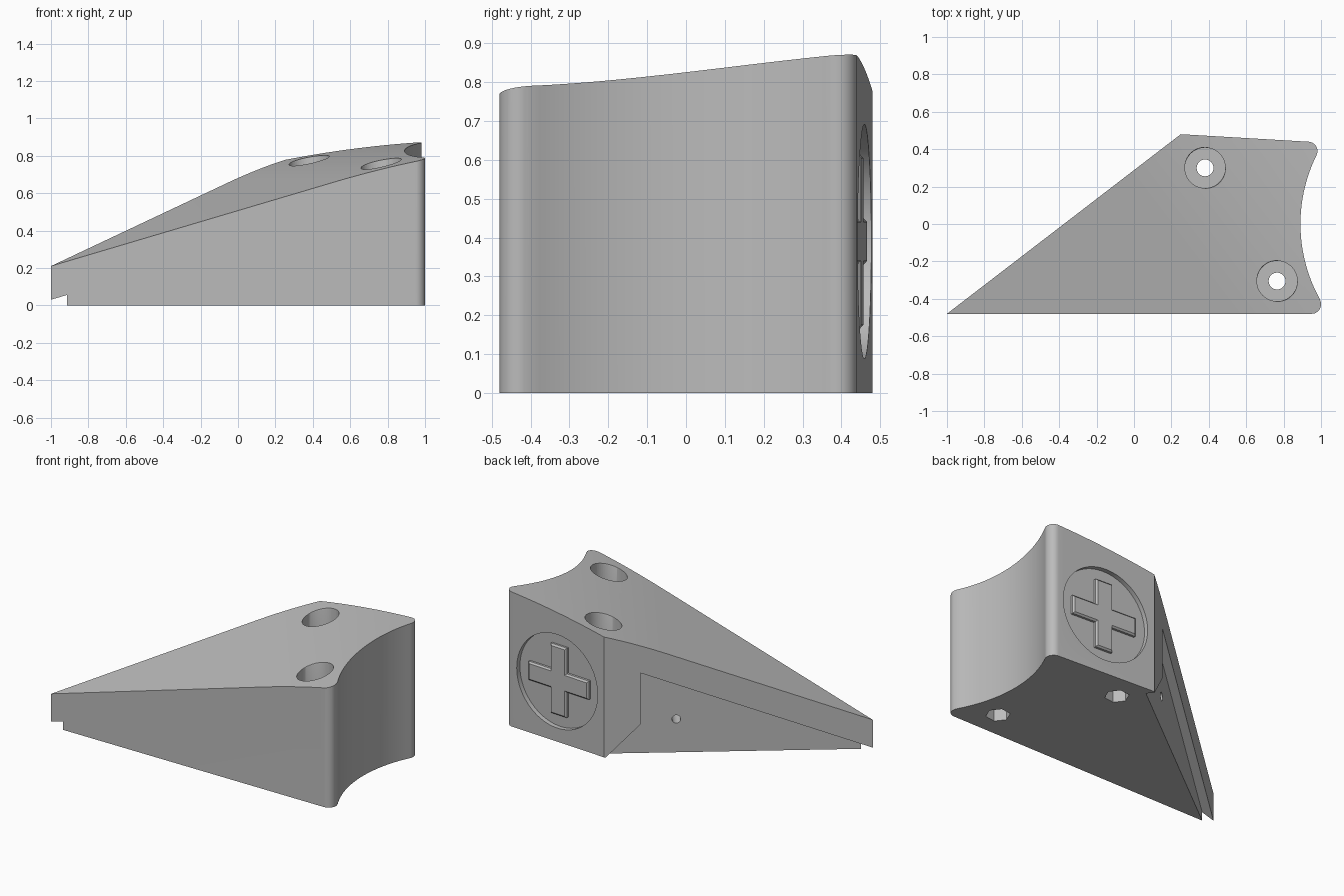
import bpy, bmesh
from math import sin, cos, pi, radians, sqrt
from mathutils import Matrix, Vector

cube = bpy.data.objects.get("Cube")
if cube:
    bpy.data.objects.remove(cube, do_unlink=True)

grey = bpy.data.materials.new("plain_grey")
grey.use_nodes = True
colour = (0.5, 0.5, 0.5, 1)
grey.diffuse_color = colour
grey.node_tree.nodes["Principled BSDF"].inputs["Base Color"].default_value = colour


def wall_frame(a, b):
    """Local x runs along the wall, y is up, z points into the body."""
    d = (Vector(b) - Vector(a)).normalized()
    return Matrix(((d.x, 0, d.y, a[0]), (d.y, 0, -d.x, a[1]),
                   (0, 1, 0, 0), (0, 0, 0, 1)))


def prism(name, pts, lo, hi, frame=Matrix(), bevel=0):
    """Extrude a flat outline from lo to hi, optionally chamfering the lo rim."""
    bm = bmesh.new()
    base = bm.faces.new([bm.verts.new((x, y, lo)) for x, y in pts])
    grown = bmesh.ops.extrude_face_region(bm, geom=[base], use_keep_orig=True)
    for v in grown["geom"]:
        if isinstance(v, bmesh.types.BMVert):
            v.co.z = hi
    bmesh.ops.recalc_face_normals(bm, faces=bm.faces)
    if bevel:
        rim = [e for e in bm.edges if all(abs(v.co.z - lo) < 1e-5 for v in e.verts)]
        bmesh.ops.bevel(bm, geom=rim, offset=bevel, segments=1, affect='EDGES')
    bm.transform(frame)
    bmesh.ops.recalc_face_normals(bm, faces=bm.faces)
    mesh = bpy.data.meshes.new(name)
    bm.to_mesh(mesh)
    bm.free()
    mesh.materials.append(grey)
    ob = bpy.data.objects.new(name, mesh)
    bpy.context.collection.objects.link(ob)
    return ob


def arc(cx, cy, r, start, end, n):
    steps = [radians(start + (end - start) * i / n) for i in range(n + 1)]
    return [(cx + r * cos(t), cy + r * sin(t)) for t in steps]


def circle(cx, cy, r, n=48, turn=0):
    return arc(cx, cy, r, turn, turn + 360, n)[:-1]


def combine(body, tool, operation='DIFFERENCE'):
    mod = body.modifiers.new(tool.name, 'BOOLEAN')
    mod.operation, mod.object, mod.solver = operation, tool, 'EXACT'
    bpy.context.view_layer.objects.active = body
    bpy.ops.object.modifier_apply(modifier=mod.name)
    bpy.data.objects.remove(tool, do_unlink=True)


tip, corner, back_end = (-1, -0.48), (0.25, 0.48), (0.934, 0.44)
side = wall_frame(tip, corner)
back = wall_frame(corner, back_end)


def top_height(u):
    return 0.21 + 0.374 * u - 0.155 * max(u - 1.2, 0) ** 2


# Plan outline: pointed tip, rounded right corners and a hollow right side
hollow = [(1.72 - sqrt(0.83 ** 2 - y * y), y)
          for y in [-0.40 + 0.76 * i / 32 for i in range(33)]]
plan = ([tip] + arc(0.95, -0.43, 0.05, -90, 26, 12) + hollow
        + arc(0.931, 0.39, 0.05, -24, 86.7, 12) + [corner])
body = prism("wedge_body", plan, 0, 1.2)

# Sloping top that curves over towards the right
curve = [1.2 + 1.1 * i / 28 for i in range(29)]
roof = [(u, top_height(u)) for u in [-0.3] + curve]
combine(body, prism("top_cutter", roof + [(2.3, 2), (-0.3, 2)], -1, 3, side))

# Undercut along the slanted side with a small pin hole
undercut = [(-0.3, 0.03 - 0.3 * 0.374), (1.361, 0.54), (1.361, 0.21),
            (1.565, 0), (1.565, -0.2), (-0.3, -0.2)]
combine(body, prism("undercut_cutter", undercut, -0.1, 0.052, side))
combine(body, prism("pin_hole_cutter", circle(1.15, 0.214, 0.026, 24), 0, 0.2, side))

# Screw holes: softened rim, head bore, shaft and hexagonal nut pocket
along = Vector((side[0][0], side[1][0], 0))
for x, y in ((0.38, 0.30), (0.765, -0.305)):
    u = (Vector((x, y, 0)) - Vector((*tip, 0))).dot(along)
    slope = (top_height(u + 0.01) - top_height(u - 0.01)) / 0.02
    normal = Vector((-slope * along.x, -slope * along.y, 1)).normalized()
    tilt = normal.to_track_quat('Z', 'Y').to_matrix().to_4x4()
    place = Matrix.Translation((x, y, top_height(u))) @ tilt
    rim = prism("rim_cutter", circle(0, 0, 0.12), 0.03, -0.012, place, 0)
    for v in rim.data.vertices:
        local = place.inverted() @ v.co
        local.xy *= 1 if local.z > 0 else 0.107 / 0.12
        v.co = place @ local
    combine(body, rim)
    combine(body, prism("bore_cutter", circle(x, y, 0.108), 0.4, 1.5))
    combine(body, prism("shaft_cutter", circle(x, y, 0.045, 32), -0.1, 1))
    combine(body, prism("nut_cutter", circle(x, y, 0.072, 6, 127.5), -0.1, 0.15))

# Round recess on the back wall
cx, cz = 0.35, 0.39
combine(body, prism("recess_cutter", circle(cx, cz, 0.302, 72), -0.05, 0.03, back))

# Raised cross with chamfered rim inside the recess
a, b = 0.06, 0.225
quarter = [(b, -a), (b, a), (a, a)]
cross = []
for k in range(4):
    c, s = cos(k * pi / 2), sin(k * pi / 2)
    cross += [(cx + x * c - y * s, cz + x * s + y * c) for x, y in quarter]
emblem = prism("raised_cross", cross, 0.006, 0.034, back, 0.01)

# Smooth the curved walls, keep edges crisp
bpy.ops.object.select_all(action='DESELECT')
body.select_set(True)
bpy.context.view_layer.objects.active = body
bpy.ops.object.shade_smooth_by_angle(angle=radians(25))
